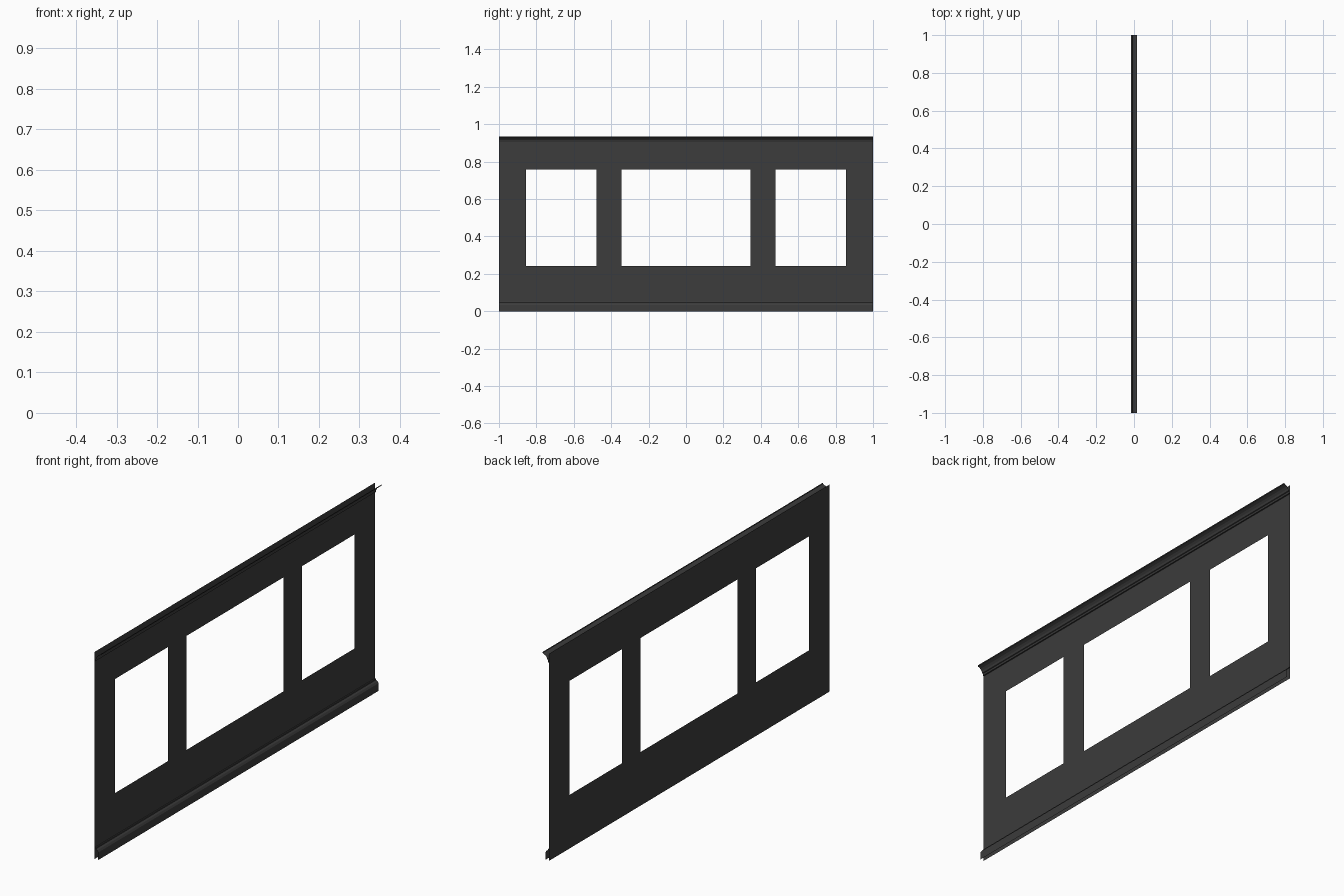
import bpy, bmesh

if "Cube" in bpy.data.objects:
    bpy.data.objects.remove(bpy.data.objects["Cube"])

WALL_X = -0.016
mat = bpy.data.materials.new("dark_paint")
mat.diffuse_color = (0.045, 0.045, 0.045, 1)
mat.use_nodes = True
mat.node_tree.nodes["Principled BSDF"].inputs["Base Color"].default_value = mat.diffuse_color


def finish(name, bm):
    mesh = bpy.data.meshes.new(name)
    bm.to_mesh(mesh)
    bm.free()
    mesh.materials.append(mat)
    obj = bpy.data.objects.new(name, mesh)
    bpy.context.collection.objects.link(obj)
    return obj


def moulding(name, profile):
    """Open strip: an (x, z) profile swept along the wall length."""
    bm = bmesh.new()
    rows = [[bm.verts.new((x, y, z)) for y in (-1, 1)] for x, z in profile]
    for a, b in zip(rows, rows[1:]):
        bm.faces.new((a[0], a[1], b[1], b[0]))
    return finish(name, bm)


# Wall sheet: a grid of panels with three window cells left open
ys = [-1, -0.855, -0.478, -0.346, 0.346, 0.478, 0.855, 1]
zs = [0, 0.242, 0.757, 0.935]
bm = bmesh.new()
grid = [[bm.verts.new((WALL_X, y, z)) for z in zs] for y in ys]
for i in range(len(ys) - 1):
    for j in range(len(zs) - 1):
        if j == 1 and i in (1, 3, 5):
            continue
        bm.faces.new((grid[i][j], grid[i + 1][j], grid[i + 1][j + 1], grid[i][j + 1]))
finish("window_wall", bm)

# Baseboard with a sloped top edge
moulding("baseboard", [(0.002, 0), (0.002, 0.034), (-0.003, 0.042),
                       (-0.010, 0.047), (-0.011, 0.052), (WALL_X, 0.052)])

# Crown moulding: small step, cove, then outer lip
moulding("crown_moulding", [(WALL_X, 0.894), (-0.011, 0.895), (-0.011, 0.904),
                            (-0.008, 0.906), (-0.005, 0.915), (0.002, 0.923),
                            (0.011, 0.928), (0.016, 0.930), (0.016, 0.935)])
